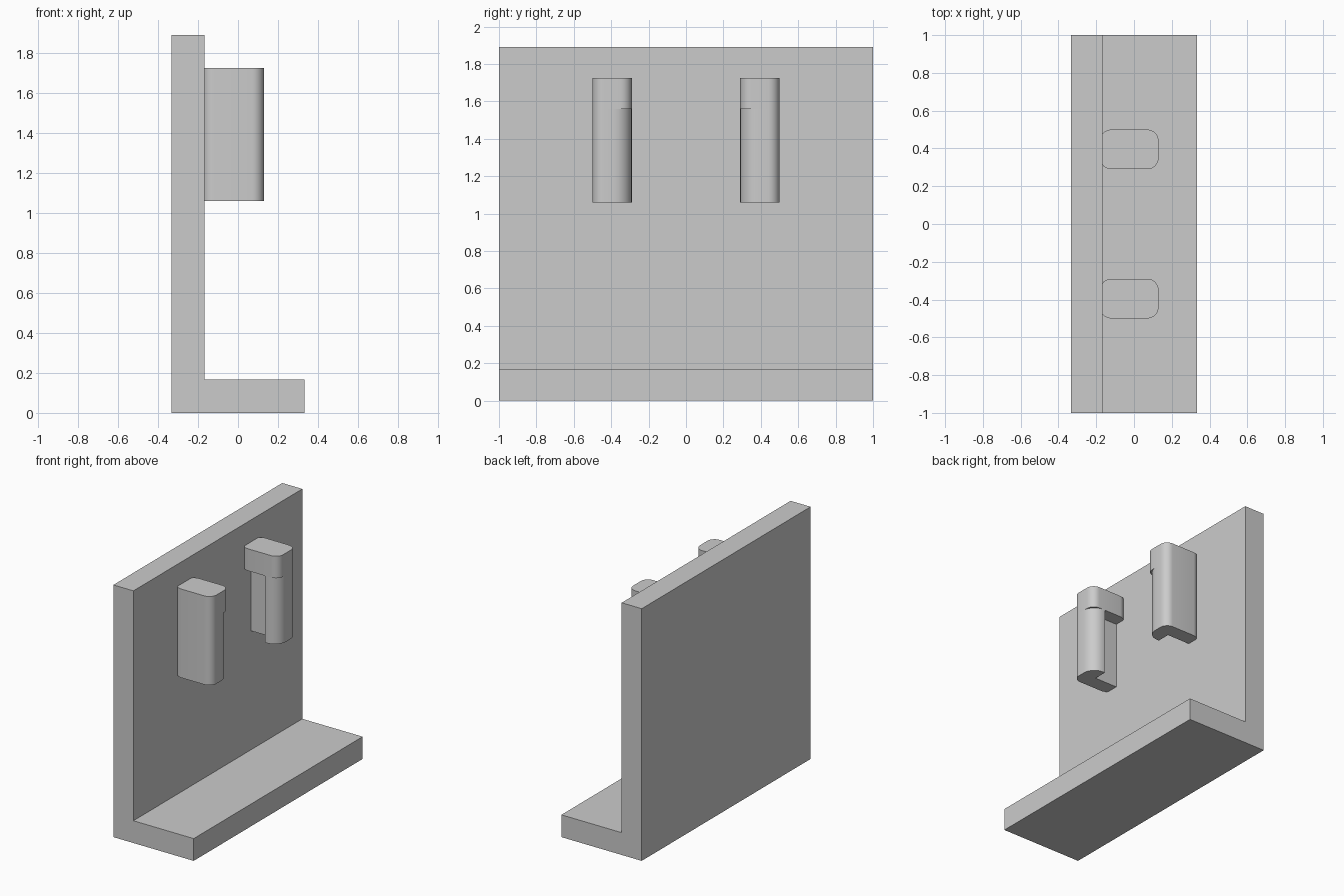
import bpy, bmesh, math
from mathutils import Vector

cube = bpy.data.objects.get("Cube")
if cube:
    bpy.data.objects.remove(cube, do_unlink=True)

grey = bpy.data.materials.new("plain grey")
grey.use_nodes = True
colour = (0.6, 0.6, 0.6, 1)
grey.diffuse_color = colour
grey.node_tree.nodes["Principled BSDF"].inputs["Base Color"].default_value = colour


def outline(corners, steps=8):
    """Turn right-angled corners (a, b, radius) into a rounded outline."""
    points = []
    for i, (a, b, r) in enumerate(corners):
        p = Vector((a, b))
        if not r:
            points.append(p)
            continue
        to_prev = (Vector(corners[i - 1][:2]) - p).normalized()
        to_next = (Vector(corners[(i + 1) % len(corners)][:2]) - p).normalized()
        centre = p + (to_prev + to_next) * r
        for s in range(steps + 1):
            t = s / steps * math.pi / 2
            points.append(centre - r * (to_next * math.cos(t) + to_prev * math.sin(t)))
    return points


def prism(name, corners, start, end, place):
    """Extrude an outline; place maps (a, b, depth) to x, y, z."""
    bm = bmesh.new()
    face = bm.faces.new([bm.verts.new(place(p.x, p.y, start)) for p in outline(corners)])
    moved = bmesh.ops.extrude_face_region(bm, geom=[face])["geom"]
    shift = Vector(place(0, 0, end)) - Vector(place(0, 0, start))
    bmesh.ops.translate(bm, vec=shift, verts=[v for v in moved if isinstance(v, bmesh.types.BMVert)])
    bmesh.ops.recalc_face_normals(bm, faces=bm.faces)
    mesh = bpy.data.meshes.new(name)
    bm.to_mesh(mesh)
    bm.free()
    mesh.materials.append(grey)
    obj = bpy.data.objects.new(name, mesh)
    bpy.context.collection.objects.link(obj)
    return obj


def finish_hook(obj):
    """Mirror to the other side and smooth the rounded corners."""
    obj.modifiers.new("Mirror", "MIRROR").use_axis = (False, True, False)
    bpy.ops.object.select_all(action="DESELECT")
    obj.select_set(True)
    bpy.context.view_layer.objects.active = obj
    bpy.ops.object.shade_smooth_by_angle(angle=math.radians(30))


# Upright panel and foot in one L-shaped section
L, R, WALL, FOOT, TOP = -0.333, 0.333, -0.167, 0.167, 1.89
prism("l_bracket",
      [(L, 0, 0), (R, 0, 0), (R, FOOT, 0), (WALL, FOOT, 0), (WALL, TOP, 0), (L, TOP, 0)],
      -1, 1, lambda a, b, d: (a, d, b))

# Hooks: full block above, slotted stem with a front lip below
BACK, FRONT, INNER, OUTER = -0.18, 0.13, 0.29, 0.5
LIP, WEB, RAD = 0.02, 0.39, 0.06
LOW, SLOT_TOP, HIGH = 1.06, 1.56, 1.725
upright = lambda a, b, d: (a, b, d)

finish_hook(prism("hook_block",
                  [(BACK, INNER, RAD), (FRONT, INNER, RAD), (FRONT, OUTER, RAD), (BACK, OUTER, RAD)],
                  SLOT_TOP, HIGH, upright))
finish_hook(prism("hook_stem",
                  [(BACK, WEB, 0), (LIP, WEB, 0), (LIP, INNER, 0), (FRONT, INNER, 0.095),
                   (FRONT, OUTER, RAD), (BACK, OUTER, RAD)],
                  LOW, SLOT_TOP, upright))
